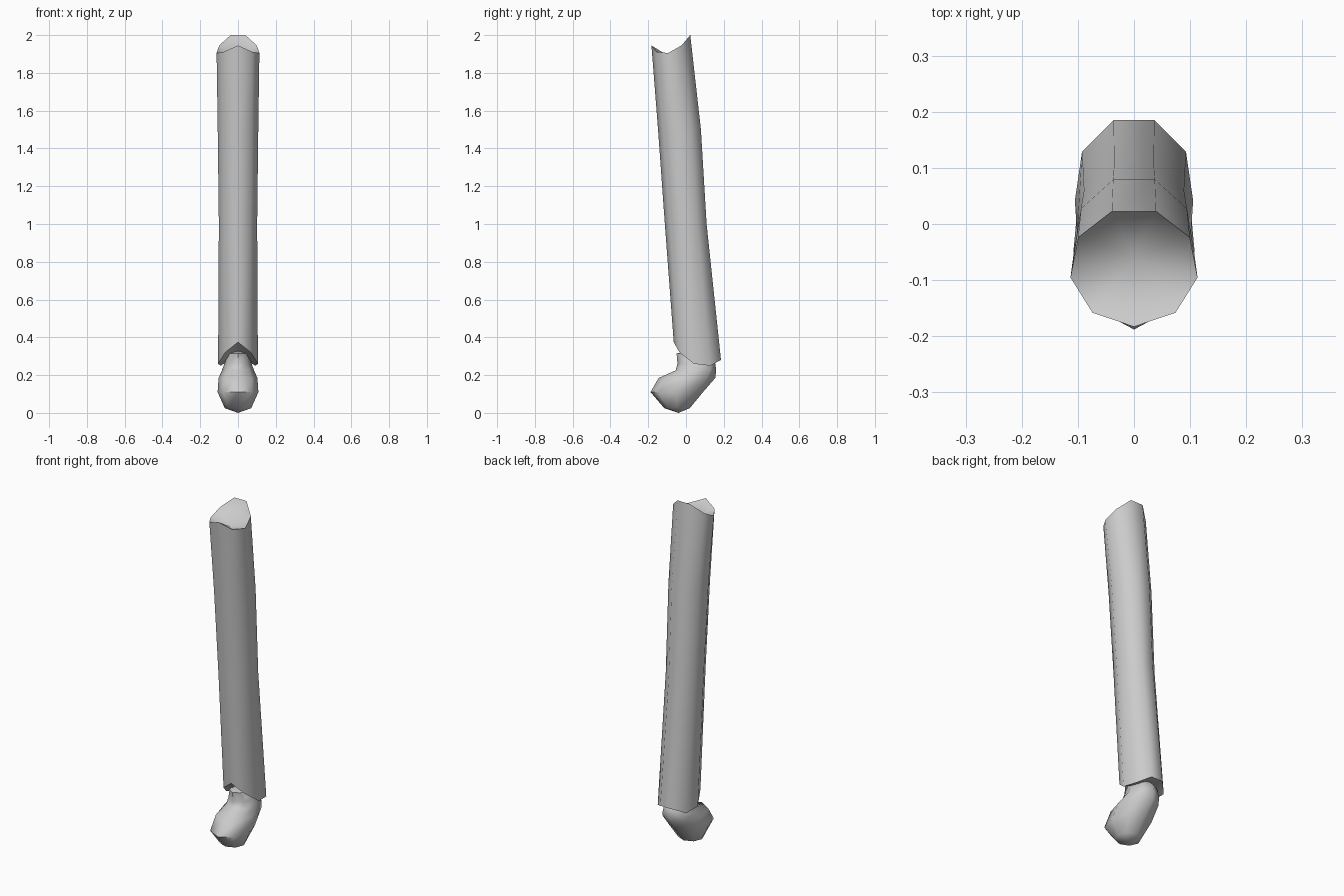
import bpy, bmesh
from math import sin, cos, pi, radians

if "Cube" in bpy.data.objects:
    bpy.data.objects.remove(bpy.data.objects["Cube"])


def ring(bm, n, cy, rx, ry, z, start=-pi / 2):
    """Elliptical ring of vertices; z is one height or one per vertex."""
    out = []
    for i in range(n):
        a = start + 2 * pi * i / n
        h = z[i] if isinstance(z, list) else z
        out.append(bm.verts.new((rx * cos(a), cy + ry * sin(a), h)))
    return out


def bridge(bm, lo, hi):
    n = len(lo)
    for i in range(n):
        j = (i + 1) % n
        bm.faces.new((lo[i], lo[j], hi[j], hi[i]))


def fan(bm, loop, co):
    tip = bm.verts.new(co)
    for i in range(len(loop)):
        bm.faces.new((loop[i], loop[(i + 1) % len(loop)], tip))


def finish(bm, name, angle):
    bmesh.ops.recalc_face_normals(bm, faces=bm.faces)
    me = bpy.data.meshes.new(name)
    bm.to_mesh(me)
    bm.free()
    ob = bpy.data.objects.new(name, me)
    bpy.context.collection.objects.link(ob)
    bpy.ops.object.select_all(action='DESELECT')
    ob.select_set(True)
    bpy.context.view_layer.objects.active = ob
    bpy.ops.object.shade_smooth_by_angle(angle=radians(angle))


def mirror(half):
    """Front vertex plus one side -> full nine-sided rim."""
    return half + half[:0:-1]


# Long nine-sided tube with uneven rims and slight lean
bm = bmesh.new()
rings = [
    ring(bm, 9, 0.064, 0.107, 0.129, mirror([0.375, 0.32, 0.26, 0.25, 0.28])),
    ring(bm, 9, 0.002, 0.103, 0.114, 1.0),
    ring(bm, 9, -0.031, 0.109, 0.117, 1.5),
    ring(bm, 9, -0.077, 0.115, 0.106, mirror([1.945, 1.912, 1.905, 1.945, 2.0])),
]
for lo, hi in zip(rings, rings[1:]):
    bridge(bm, lo, hi)
fan(bm, rings[-1], (0, -0.06, 1.87))      # sunken top
fan(bm, rings[0], (0, 0.06, 0.30))        # closed underside
finish(bm, "long_sleeve", 50)

# Rounded end piece bent forward: height, front y, back y, half width
bm = bmesh.new()
profile = [
    (0.025, -0.115, 0.02, 0.07),
    (0.11, -0.188, 0.09, 0.108),
    (0.185, -0.145, 0.155, 0.103),
    (0.225, -0.055, 0.16, 0.085),
    (0.26, -0.045, 0.155, 0.072),
    (0.315, -0.05, 0.10, 0.05),
]
rings = [ring(bm, 8, (f + b) / 2, w, (b - f) / 2, z) for z, f, b, w in profile]
for lo, hi in zip(rings, rings[1:]):
    bridge(bm, lo, hi)
fan(bm, rings[0], (0, -0.04, 0.0))
fan(bm, rings[-1], (0, 0.03, 0.33))
finish(bm, "rounded_end", 60)
